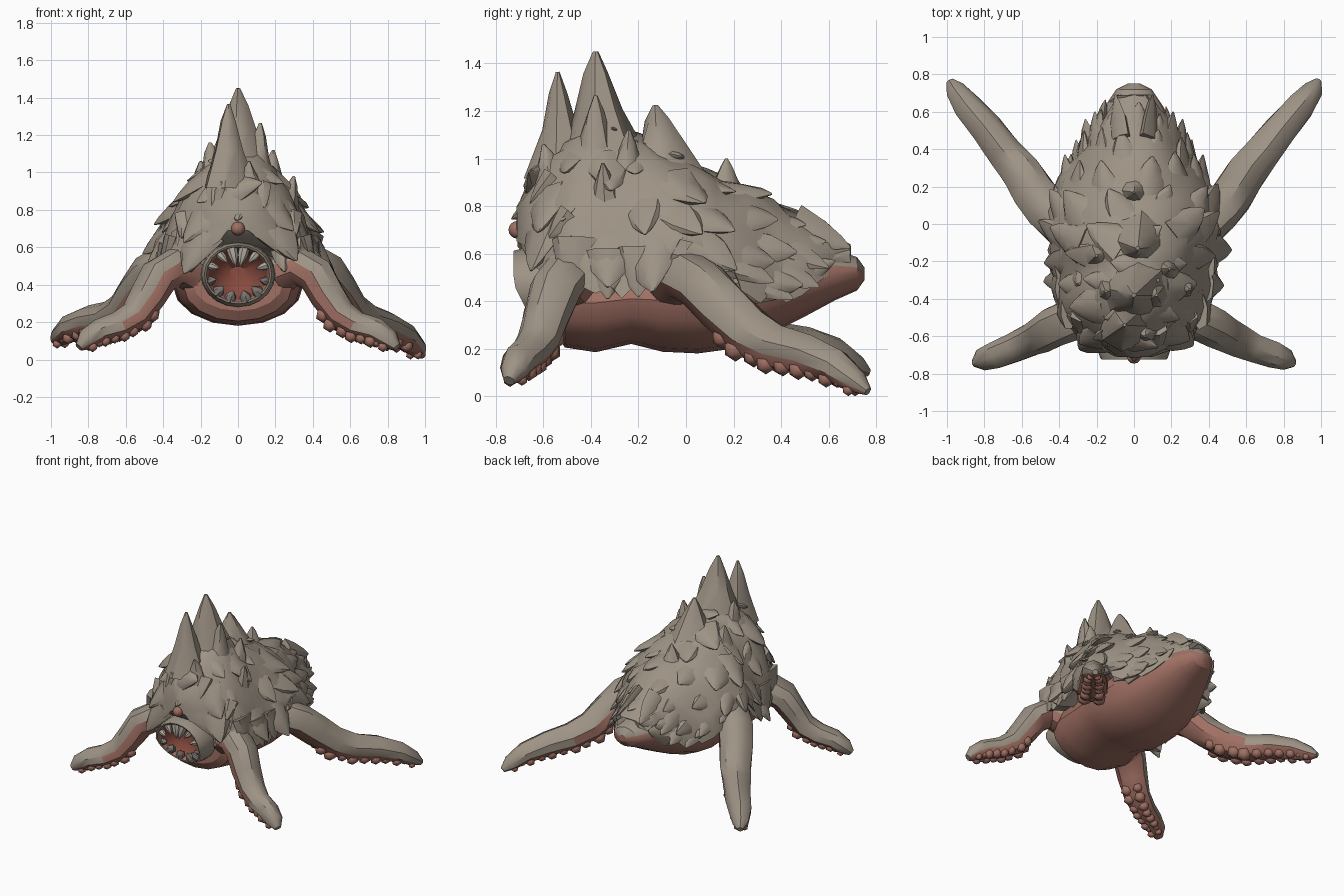
import bpy, bmesh, math, random
from mathutils import Vector, Matrix

if "Cube" in bpy.data.objects:
    bpy.data.objects.remove(bpy.data.objects["Cube"])

random.seed(11)


def mat(name, c):
    m = bpy.data.materials.new(name)
    m.diffuse_color = (*c, 1)
    m.use_nodes = True
    m.node_tree.nodes["Principled BSDF"].inputs["Base Color"].default_value = m.diffuse_color
    return m


HIDE = mat("grey_hide", (0.34, 0.29, 0.235))
FLESH = mat("pink_flesh", (0.35, 0.16, 0.125))
GULLET = mat("red_gullet", (0.25, 0.07, 0.05))
TOOTH = mat("tooth_bone", (0.42, 0.39, 0.34))
STUB = mat("dark_tooth", (0.2, 0.18, 0.165))


def finish(name, bm, mats, angle=35):
    bmesh.ops.recalc_face_normals(bm, faces=bm.faces[:])
    me = bpy.data.meshes.new(name)
    bm.to_mesh(me)
    bm.free()
    ob = bpy.data.objects.new(name, me)
    bpy.context.collection.objects.link(ob)
    for m in mats:
        me.materials.append(m)
    bpy.ops.object.select_all(action='DESELECT')
    ob.select_set(True)
    bpy.context.view_layer.objects.active = ob
    bpy.ops.object.shade_smooth_by_angle(angle=math.radians(angle))
    return ob


def loft(bm, rings, rule=lambda i, j, c: 0):
    """Skin closed rings and cap both ends; rule gives the material index."""
    vs = [[bm.verts.new(p) for p in r] for r in rings]
    n = len(vs[0])
    for i in range(len(vs) - 1):
        for j in range(n):
            k = (j + 1) % n
            f = bm.faces.new((vs[i][j], vs[i][k], vs[i + 1][k], vs[i + 1][j]))
            f.material_index = rule(i, j, f.calc_center_median())
    for i, r in ((0, vs[0]), (len(vs) - 2, vs[-1])):
        f = bm.faces.new(r)
        f.material_index = rule(i, 0, f.calc_center_median())


def spike(bm, base, tip, r, sides=7, flare=0.5, jitter=0.15, flat=1.0, normal=None, mi=0):
    """Tapering horn, optionally flattened along a normal."""
    base, tip = Vector(base), Vector(tip)
    t = (tip - base).normalized()
    a = t.cross(normal if normal else Vector((0.13, 1, 0.2))).normalized()
    b = t.cross(a)
    rings = []
    for f, s in ((0, 1), (0.45, flare), (0.8, flare * 0.5), (1, 0.06)):
        ring = []
        for j in range(sides):
            w = 2 * math.pi * j / sides
            k = r * s * (1 + random.uniform(-jitter, jitter))
            ring.append(base.lerp(tip, f) + a * math.cos(w) * k + b * math.sin(w) * k * flat)
        rings.append(ring)
    loft(bm, rings, lambda i, j, c: mi)


# Shell: y, half width, crest height, hem height
SHELL = [(-.71, .10, .80, .64), (-.66, .22, .90, .58), (-.58, .33, 1.0, .54), (-.47, .41, 1.10, .52),
         (-.35, .44, 1.15, .43), (-.25, .45, 1.10, .42), (-.12, .45, 1.07, .58), (0, .45, 1.0, .62),
         (.12, .44, .93, .58), (.22, .41, .89, .48), (.33, .34, .85, .44), (.45, .28, .78, .44),
         (.57, .20, .70, .51), (.69, .09, .64, .59)]


def station(y):
    for p, q in zip(SHELL, SHELL[1:]):
        if y <= q[0]:
            f = max(0, (y - p[0]) / (q[0] - p[0]))
            return [p[i] + (q[i] - p[i]) * f for i in (1, 2, 3)]
    return SHELL[-1][1:]


def shell_point(u, y):
    """u runs from -1 (left hem) over 0 (crest) to 1 (right hem)."""
    w, h, b = station(y)
    a = u * math.pi / 2
    e = 1.65 - .35 * min(1, max(0, (y + .1) / .4))
    return Vector((w * math.sin(a), y, b + (h - b) * max(0, math.cos(a)) ** e))


bm = bmesh.new()
rings = []
for i in range(23):
    y = -.71 + 1.40 * i / 22
    w, h, b = station(y)
    ring = []
    for j in range(15):
        p = shell_point(j / 7 - 1, y)
        k = 0.017 if 0 < i < 22 else 0.004
        p += Vector([random.uniform(-k, k) for _ in range(3)])
        if j in (0, 14):
            p.z += random.uniform(-.05, .03)
        ring.append(p)
    ring += [Vector((s * w * .55, y, b + .05)) for s in (1, -1)]
    rings.append(ring)
loft(bm, rings)
finish("shell", bm, [HIDE], 35)

# Broad overlapping plates swept down at the front and backwards at the rear
bm = bmesh.new()
for row in range(9):
    y0 = -.62 + row * .145
    for col in range(6):
        u = (col - 2.5 + (.25 if row % 2 else -.25)) / 3 + random.uniform(-.08, .08)
        u = max(-.9, min(.9, u))
        y = y0 + random.uniform(-.04, .04)
        p = shell_point(u, y)
        du = shell_point(u + .03, y) - shell_point(u - .03, y)
        dy = shell_point(u, y + .03) - shell_point(u, y - .03)
        n = du.cross(dy).normalized()
        if n.dot(p - Vector((0, y, .55))) < 0:
            n = -n
        down = du.normalized() * (1 if u > 0 else -1)
        back = min(1, max(0, (y + .25) / .5))
        d = (down * (1.05 - back) + dy.normalized() * back).normalized()
        s = random.uniform(.75, 1.2) * (1 - .45 * max(0, y))
        spike(bm, p - n * .06 - d * .08, p + d * .12 * s + n * .03 * s, .11 * s, 8, .75, .12, .5, n)
# Frill over the brow and cheeks
for x, z in ((.1, .74), (.18, .64), (.23, .5), (.12, .84), (.28, .68), (.31, .58)):
    for s in (-1, 1):
        y = -.66 + abs(x) * .45
        spike(bm, (s * x, y + .05, z + .08), (s * (x + .02), y - .05, z - .03), .06, 7, .75)
finish("plates", bm, [HIDE], 40)

# Large crest horns: base, tip, radius
bm = bmesh.new()
for base, tip, r in [((0, -.36, 1.0), (0, -.38, 1.45), .19), ((-.05, -.53, .92), (-.05, -.54, 1.365), .14),
                     ((.09, -.38, .92), (.12, -.38, 1.265), .13), ((.02, -.09, .92), (.02, -.13, 1.225), .17),
                     ((.16, -.25, .86), (.19, -.24, 1.12), .11), ((-.12, -.35, .9), (-.15, -.36, 1.16), .12),
                     ((-.17, -.16, .85), (-.20, -.17, 1.06), .12), ((.24, -.33, .75), (.30, -.35, .98), .10),
                     ((0, .17, .84), (0, .17, 1.0), .09), ((-.26, -.3, .75), (-.29, -.32, .91), .10),
                     ((.06, -.55, .86), (.06, -.6, 1.06), .10), ((-.09, -.58, .78), (-.09, -.66, .95), .09)]:
    spike(bm, base, tip, r, 8, .56, .12)
finish("crest_horns", bm, [HIDE], 40)

# Pointed lobes along the hem, trailing backwards at the rear
bm = bmesh.new()
for s in (-1, 1):
    for y, z in ((-.47, .46), (-.33, .41), (-.2, .42)):
        w = station(y)[0]
        spike(bm, (s * (w - .06), y, z + .2), (s * w, y, z), .10, 7, .75, .15, .45, Vector((s, 0, .2)))
    for x, y, z in ((.42, .2, .53), (.37, .37, .48), (.31, .45, .41), (.26, .56, .46), (.21, .6, .54), (.1, .69, .625)):
        spike(bm, (s * (x - .02), y - .24, z + .1), (s * x, y, z), .09, 7, .75, .15, .45, Vector((s, .2, .6)))
finish("hem_lobes", bm, [HIDE], 40)

# Belly and tail: y, half width, bottom, top
BELLY = [(-.545, .24, .26, .55), (-.51, .29, .205, .58), (-.38, .335, .185, .60), (-.23, .325, .22, .60),
         (-.1, .345, .187, .62), (.05, .35, .18, .62), (.2, .335, .2, .64), (.35, .29, .26, .64),
         (.5, .22, .335, .63), (.63, .155, .405, .615), (.72, .095, .445, .585), (.752, .03, .49, .54)]
bm = bmesh.new()
rings = []
for y, w, b, t in BELLY:
    rings.append([(w * math.cos(a), y, (b + t) / 2 + (t - b) / 2 * math.sin(a))
                  for a in [2 * math.pi * j / 16 for j in range(16)]])
loft(bm, rings, lambda i, j, c: 0 if c.y > .4 and c.z > .53 else 1)
finish("belly", bm, [HIDE, FLESH], 30)


# Mouth: lip and gullet turned about the y axis (radius, y), lower lip set back
def set_back(p):
    p = Vector(p)
    if p.y < -.56:
        p.y += max(0, .47 - p.z) * .5 * min(1, (-.56 - p.y) / .1)
    return p


PROFILE = [(.19, -.46), (.2, -.60), (.195, -.68), (.18, -.725), (.17, -.72), (.158, -.69), (.125, -.62), (.05, -.56)]
bm = bmesh.new()
rings = [[set_back((r * math.cos(a), y, .455 + r * .87 * math.sin(a))) for a in [math.pi * j / 10 for j in range(20)]]
         for r, y in PROFILE]
loft(bm, rings, lambda i, j, c: 0 if i < 4 else 1 if i < 5 else 2)
finish("mouth", bm, [HIDE, FLESH, GULLET], 40)

# Teeth: angle round the mouth, length, radius; the lower ones are dark stubs
bm = bmesh.new()
for deg, length, r in ((78, .10, .03), (102, .10, .03), (52, .07, .024), (128, .07, .024), (20, .06, .024),
                       (160, .06, .024), (-15, .045, .026), (195, .045, .026), (-45, .055, .034),
                       (-74, .055, .034), (-106, .055, .034), (-135, .055, .034)):
    a = math.radians(deg)
    d = Vector((math.cos(a), 0, math.sin(a) * .87))
    root = set_back(Vector((0, -.69, .455)) + d * .165)
    spike(bm, root, root - d.normalized() * length + Vector((0, -.025, 0)), r, 7, .85, .05, mi=int(math.sin(a) < 0))
finish("teeth", bm, [TOOTH, STUB], 40)

# Single eye under a small brow
bm = bmesh.new()
bmesh.ops.create_uvsphere(bm, u_segments=12, v_segments=8, radius=.037, matrix=Matrix.Translation((0, -.71, .70)))
finish("eye", bm, [FLESH])
bm = bmesh.new()
spike(bm, (0, -.64, .80), (0, -.735, .745), .055, 7, .8, .1, .6)
finish("brow", bm, [HIDE])

# Legs: x, y, z, radius along the centre line
FRONT = [(.24, -.46, .47, .12), (.33, -.51, .50, .115), (.42, -.55, .445, .11), (.48, -.585, .34, .10),
         (.55, -.62, .235, .09), (.64, -.66, .18, .08), (.74, -.70, .15, .075), (.81, -.725, .105, .06),
         (.85, -.745, .065, .025)]
REAR = [(.28, -.06, .49, .13), (.38, 0, .515, .125), (.46, .07, .465, .12), (.53, .16, .365, .118),
        (.60, .27, .265, .11), (.69, .38, .205, .10), (.79, .51, .175, .09), (.89, .63, .125, .078),
        (.955, .715, .06, .055), (.985, .765, .02, .02)]


def leg(name, path, s, lift, inner, last):
    """inner is the side face, last the ring up to which it is flesh coloured."""
    n = len(path)
    pts = [Vector((s * x, y, z + lift * max(0, i / (n - 1) - .5) * 2)) for i, (x, y, z, r) in enumerate(path)]
    bm, cups, rings = bmesh.new(), bmesh.new(), []
    for i, p in enumerate(pts):
        t = (pts[min(i + 1, n - 1)] - pts[max(i - 1, 0)]).normalized()
        side = t.cross(Vector((0, 0, 1))).normalized()
        up = side.cross(t)
        r = path[i][3]
        rings.append([p + (side * math.cos(a) + up * math.sin(a) * .95) * r * random.uniform(.95, 1.05)
                      for a in [2 * math.pi * (j + .5) / 10 for j in range(10)]])
        # paired suckers under the outer half
        if 3 < i < n - 1:
            for f in (0, .5):
                q = p.lerp(pts[i - 1], f)
                for k in (-.45, .45):
                    c = q - up * r * .72 + side * k * r
                    bmesh.ops.create_icosphere(cups, subdivisions=1, radius=r * random.uniform(.4, .52),
                                               matrix=Matrix.Translation(c))
    loft(bm, rings, lambda i, j, c: 1 if 5 <= j <= 8 or (j == inner and i < last) else 0)
    finish(name, bm, [HIDE, FLESH], 35)
    finish(name + "_suckers", cups, [FLESH], 50)


for s, label in ((1, "right"), (-1, "left")):
    leg("front_leg_" + label, FRONT, s, 0, 9 if s > 0 else 4, 5)
    leg("rear_leg_" + label, REAR, s, 0 if s > 0 else .08, 4 if s > 0 else 9, 5)
